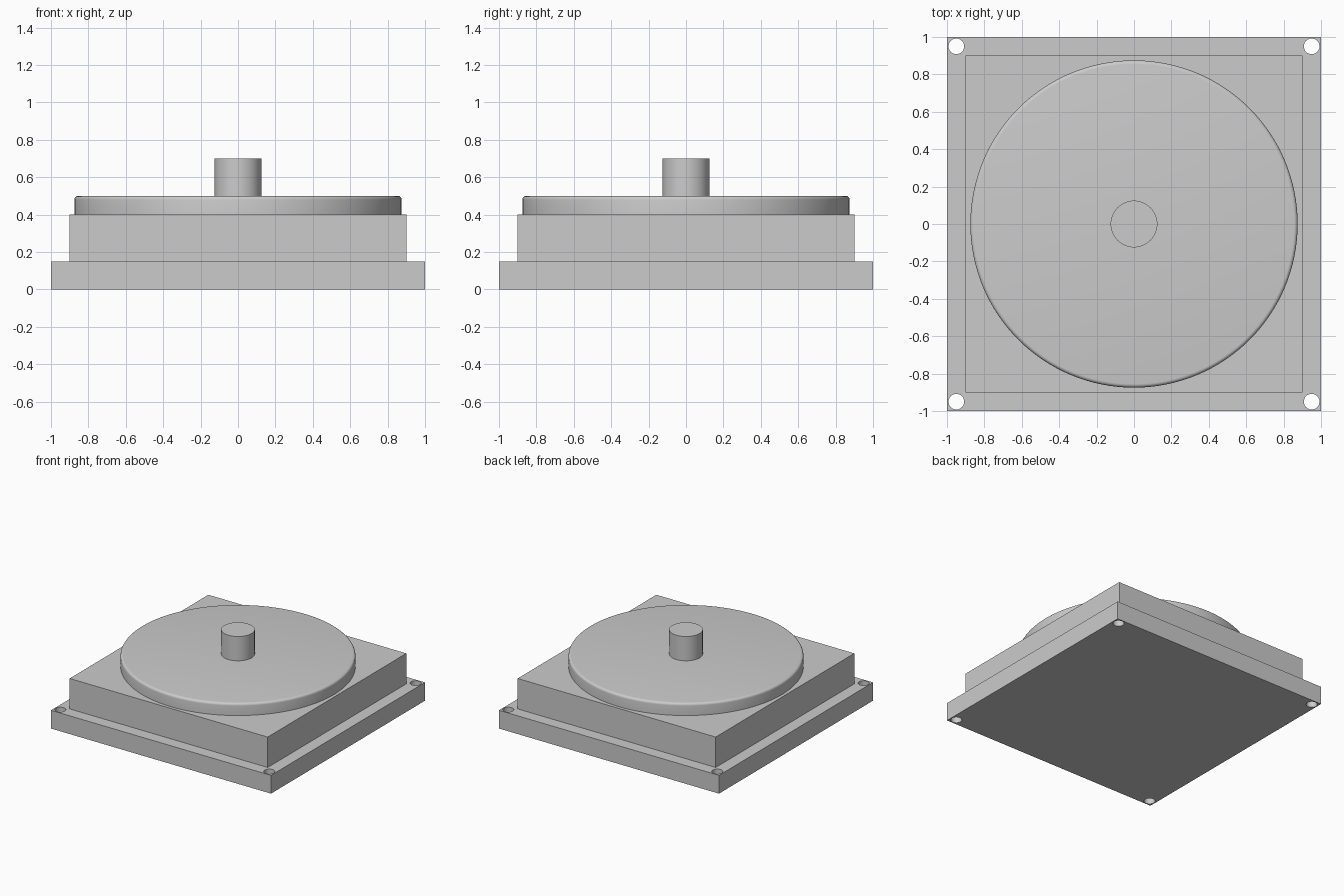
import bpy, math

if "Cube" in bpy.data.objects:
    bpy.data.objects.remove(bpy.data.objects["Cube"])

metal = bpy.data.materials.new("light_grey")
metal.diffuse_color = (0.6, 0.6, 0.6, 1)
metal.use_nodes = True
metal.node_tree.nodes["Principled BSDF"].inputs["Base Color"].default_value = metal.diffuse_color


def finish(obj, name):
    obj.name = name
    obj.data.materials.clear()
    obj.data.materials.append(metal)
    return obj


def slab(name, width, z0, z1):
    bpy.ops.mesh.primitive_cube_add(size=1, location=(0, 0, (z0 + z1) / 2))
    obj = bpy.context.object
    obj.scale = (width, width, z1 - z0)
    bpy.ops.object.transform_apply(location=False, rotation=False, scale=True)
    return finish(obj, name)


def cylinder(name, radius, z0, z1, x=0, y=0, sides=64):
    bpy.ops.mesh.primitive_cylinder_add(
        vertices=sides, radius=radius, depth=z1 - z0, location=(x, y, (z0 + z1) / 2))
    return finish(bpy.context.object, name)


def smooth(obj):
    bpy.ops.object.select_all(action='DESELECT')
    obj.select_set(True)
    bpy.context.view_layer.objects.active = obj
    bpy.ops.object.shade_smooth_by_angle(angle=math.radians(35))


# Square mounting flange with a through hole in each corner
flange = slab("mounting_flange", 2.0, 0.0, 0.15)
for x in (-0.95, 0.95):
    for y in (-0.95, 0.95):
        cutter = cylinder("hole_cutter", 0.042, -0.1, 0.25, x, y, 32)
        cutter.hide_render = True
        cut = flange.modifiers.new("corner_hole", 'BOOLEAN')
        cut.operation = 'DIFFERENCE'
        cut.solver = 'EXACT'
        cut.object = cutter
        bpy.context.view_layer.objects.active = flange
        bpy.ops.object.modifier_apply(modifier=cut.name)
        bpy.data.objects.remove(cutter)
smooth(flange)

# Square body
slab("body_block", 1.8, 0.15, 0.4)

# Round cover with a rounded top rim
cover = cylinder("round_cover", 0.875, 0.4, 0.5, sides=128)
group = cover.vertex_groups.new(name="top_rim")
group.add([v.index for v in cover.data.vertices if v.co.z > 0], 1.0, 'REPLACE')
rim = cover.modifiers.new("rim_rounding", 'BEVEL')
rim.width = 0.02
rim.segments = 5
rim.limit_method = 'VGROUP'
rim.vertex_group = "top_rim"
bpy.context.view_layer.objects.active = cover
bpy.ops.object.modifier_apply(modifier=rim.name)
smooth(cover)

# Central shaft
smooth(cylinder("shaft", 0.125, 0.5, 0.7))
